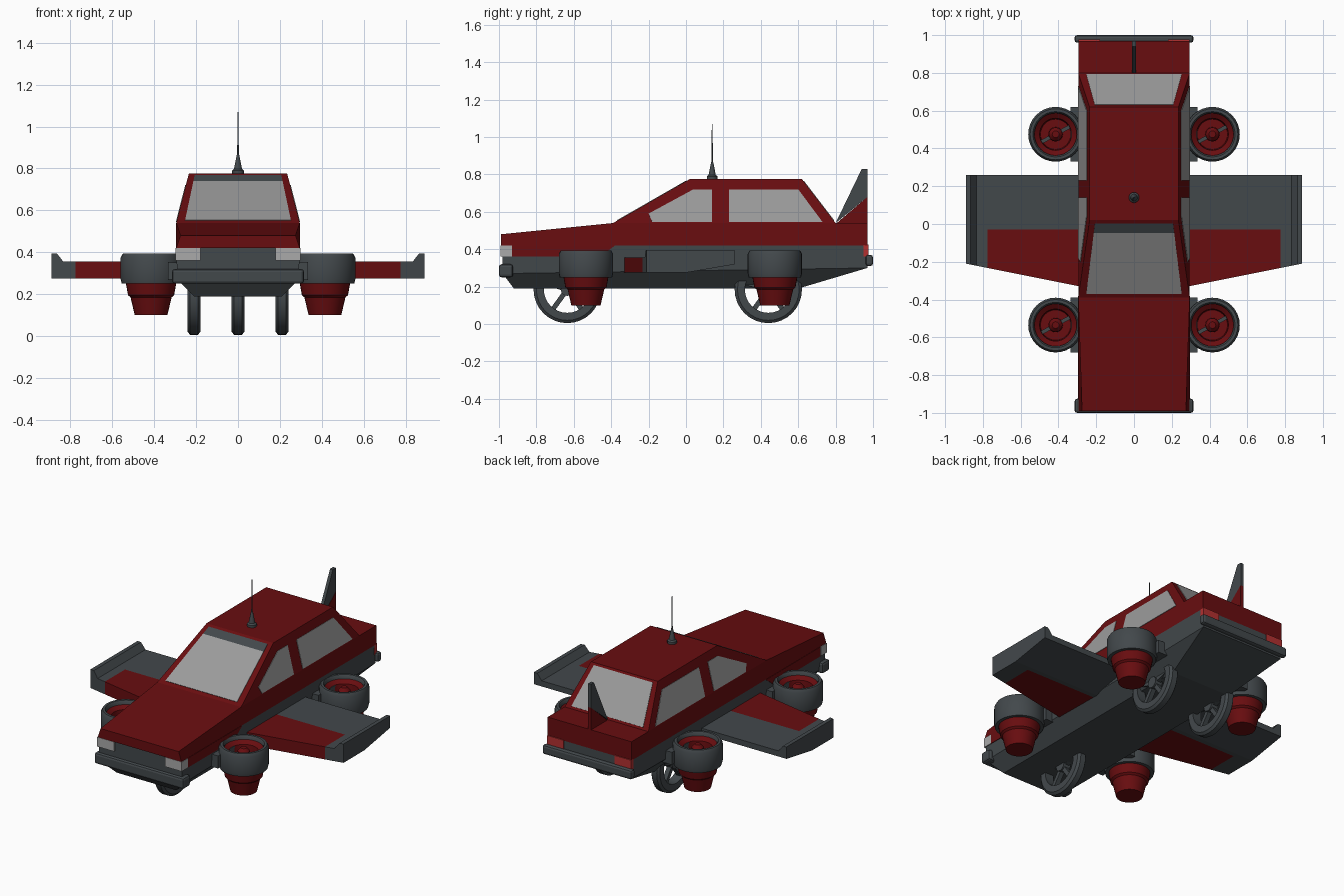
import bpy, bmesh, math
from mathutils import Vector

if "Cube" in bpy.data.objects:
    bpy.data.objects.remove(bpy.data.objects["Cube"])


def material(name, r, g, b):
    m = bpy.data.materials.new(name)
    m.use_nodes = True
    m.diffuse_color = (r, g, b, 1)
    m.node_tree.nodes["Principled BSDF"].inputs["Base Color"].default_value = (r, g, b, 1)
    return m


RED = material("dark red", 0.14, 0.004, 0.005)
GREY = material("slate grey", 0.055, 0.065, 0.071)
GLASS = material("pale glass", 0.33, 0.33, 0.33)
LAMP = material("lamp white", 0.4, 0.4, 0.4)
TAIL = material("tail red", 0.45, 0.03, 0.03)


def finish(name, bm, *mats):
    bmesh.ops.recalc_face_normals(bm, faces=bm.faces)
    me = bpy.data.meshes.new(name)
    bm.to_mesh(me)
    bm.free()
    ob = bpy.data.objects.new(name, me)
    bpy.context.collection.objects.link(ob)
    for m in mats:
        me.materials.append(m)
    return ob


def bridge(name, a, b, mat):
    """Solid between two matching outlines."""
    bm = bmesh.new()
    va, vb = [bm.verts.new(p) for p in a], [bm.verts.new(p) for p in b]
    bm.faces.new(va)
    bm.faces.new(vb)
    n = len(va)
    for i in range(n):
        j = (i + 1) % n
        bm.faces.new((va[i], va[j], vb[j], vb[i]))
    return finish(name, bm, mat)


def prism(name, pts, mat):
    """Side profile of (y, z, half width) points, symmetric about x = 0."""
    return bridge(name, [(-w, y, z) for y, z, w in pts], [(w, y, z) for y, z, w in pts], mat)


def box(name, x, y, z, mat, bevel=0):
    pts = [(x[0], y[0]), (x[1], y[0]), (x[1], y[1]), (x[0], y[1])]
    ob = bridge(name, [(*p, z[0]) for p in pts], [(*p, z[1]) for p in pts], mat)
    if bevel:
        mod = ob.modifiers.new("bevel", "BEVEL")
        mod.width, mod.segments = bevel, 2
    return ob


def plate(name, pts, mat, t=0.006):
    """Thin plate centred on a planar outline."""
    v = [Vector(p) for p in pts]
    n = (v[1] - v[0]).cross(v[2] - v[0]).normalized() * t
    return bridge(name, [p - n for p in v], [p + n * 0.5 for p in v], mat)


def lathe(name, profile, centre, mat, axis="Z", steps=32):
    """Turned solid from (radius, height) points."""
    bm = bmesh.new()
    vs = [bm.verts.new((r, 0, h)) for r, h in profile]
    es = [bm.edges.new(p) for p in zip(vs, vs[1:])]
    bmesh.ops.spin(bm, geom=vs + es, axis=(0, 0, 1), cent=(0, 0, 0),
                   angle=math.tau, steps=steps)
    bmesh.ops.remove_doubles(bm, verts=bm.verts, dist=1e-4)
    ob = finish(name, bm, mat)
    ob.location = centre
    if axis == "X":
        ob.rotation_euler.y = math.pi / 2
    bpy.ops.object.select_all(action="DESELECT")
    ob.select_set(True)
    bpy.context.view_layer.objects.active = ob
    bpy.ops.object.shade_smooth_by_angle(angle=math.radians(35))
    return ob


SIDES = (("left", 1), ("right", -1))

# Hull: belly, grey sill, red upper body and cabin
prism("belly", [(-0.92, 0.19, 0.21), (0.6, 0.19, 0.21), (0.97, 0.3, 0.29), (-0.98, 0.27, 0.29)], GREY)
prism("sill", [(-0.98, 0.27, 0.29), (0.97, 0.3, 0.29), (0.97, 0.42, 0.295), (-0.98, 0.42, 0.295)], GREY)
prism("upper_body", [(-0.99, 0.42, 0.295), (0.97, 0.42, 0.295), (0.97, 0.54, 0.295),
                     (-0.39, 0.54, 0.295), (-0.99, 0.48, 0.275)], RED)
prism("cabin", [(-0.39, 0.54, 0.295), (0.8, 0.54, 0.295), (0.62, 0.775, 0.235), (0.02, 0.775, 0.235)], RED)


# Windscreens lie on the sloped ends of the cabin
def screen(name, y0, y1, low, high, mat):
    def row(t):
        return y0 + (y1 - y0) * t, 0.54 + 0.235 * t, 0.255 - 0.05 * t
    (ya, za, wa), (yb, zb, wb) = row(low), row(high)
    pts = [(-wa, ya, za), (wa, ya, za), (wb, yb, zb), (-wb, yb, zb)]
    plate(name, pts if y0 < y1 else pts[::-1], mat)


screen("windscreen", -0.39, 0.02, 0.05, 0.84, GLASS)
screen("sun_strip", -0.39, 0.02, 0.84, 0.96, GREY)
screen("rear_window", 0.8, 0.62, 0.05, 0.95, GLASS)

front_pane = [(-0.2, 0.59), (-0.18, 0.545), (0.14, 0.545), (0.14, 0.72), (0.04, 0.72)]
rear_pane = [(0.23, 0.545), (0.73, 0.545), (0.6, 0.72), (0.23, 0.72)]

for side, s in SIDES:
    # Side glass and lamps
    for name, pane in (("front", front_pane), ("rear", rear_pane)):
        pts = [(s * (0.295 - (z - 0.54) * 0.255), y, z) for y, z in pane]
        plate(f"{side}_{name}_side_window", pts if s > 0 else pts[::-1], GLASS)
    fender = [(-0.93, 0.36), (-0.46, 0.36), (-0.38, 0.42), (-0.93, 0.42)]
    bridge(f"{side}_fender", [(s * 0.28, *p) for p in fender], [(s * 0.297, *p) for p in fender], RED)
    box(f"{side}_headlight", (s * 0.18, s * 0.298), (-0.992, -0.93), (0.36, 0.42), LAMP)
    box(f"{side}_tail_light", (s * 0.18, s * 0.295), (0.95, 0.976), (0.36, 0.425), TAIL)

    # Wing: red leading panel, grey trailing panel and upturned tip
    def lead(x):
        return -0.33 + (x - 0.29) * 0.2

    def section(x, y0, y1, top=0.355):
        def under(y):
            return 0.275 + max(0, y) * 0.17
        ys = (y0, 0, y1) if y0 < 0 < y1 else (y0, y1)
        return [(s * x, y0, top), *[(s * x, y, under(y)) for y in ys], (s * x, y1, top)]

    bridge(f"{side}_wing_front", section(0.27, lead(0.27), -0.03), section(0.775, lead(0.775), -0.03), RED)
    bridge(f"{side}_wing_rear", section(0.27, -0.03, 0.26), section(0.775, -0.03, 0.26), GREY)
    bridge(f"{side}_wing_end", section(0.775, lead(0.775), 0.26), section(0.89, lead(0.89), 0.26), GREY)
    tip = [(0.83, 0.35), (0.89, 0.35), (0.89, 0.395), (0.865, 0.395)]
    bridge(f"{side}_wing_tip", [(s * x, lead(x), z) for x, z in tip], [(s * x, 0.26, z) for x, z in tip], GREY)

    # Lift fans with brackets
    for end, y in (("front", -0.535), ("rear", 0.475)):
        c = (s * 0.415, y, 0)
        tag = f"{side}_{end}"
        lathe(tag + "_fan_duct", [(0.115, 0.25), (0.14, 0.25), (0.145, 0.27), (0.145, 0.375), (0.135, 0.393),
                                  (0.12, 0.393), (0.112, 0.38), (0.112, 0.25)], c, GREY)
        lathe(tag + "_fan_nozzle", [(0, 0.1), (0.078, 0.1), (0.098, 0.185), (0.11, 0.195), (0.12, 0.25),
                                    (0.113, 0.255), (0.113, 0.37), (0.085, 0.35), (0.08, 0.28), (0, 0.28)], c, RED)
        lathe(tag + "_fan_hub", [(0, 0.28), (0.038, 0.28), (0.036, 0.35), (0.018, 0.37), (0, 0.37)], c, RED, steps=16)
        blade = box(tag + "_fan_blade", (-0.084, 0.084), (-0.01, 0.01), (0.325, 0.335), GREY)
        blade.location = c
        blade.rotation_euler.z = 0.5
        box(tag + "_fan_bracket", (s * 0.27, s * 0.335), (y - 0.145, y + 0.145), (0.27, 0.35), GREY)

# Wrap-around bumpers
for name, y, z in (("front", (-1.0, -0.925), (0.25, 0.32)), ("rear", (0.96, 1.0), (0.31, 0.37))):
    box(name + "_bumper", (-0.315, 0.315), y, z, GREY, 0.014)

# Tail fin with red root
def fin(name, pts, w, mat):
    prism(name, [(y, z, w) for y, z in pts], mat)


fin("fin_root", [(0.8, 0.535), (0.97, 0.535), (0.97, 0.68)], 0.011, RED)
fin("fin_blade", [(0.8, 0.54), (0.97, 0.68), (0.97, 0.83), (0.94, 0.83)], 0.01, GREY)

# Aerial
lathe("aerial", [(0, 0.77), (0.028, 0.77), (0.028, 0.79), (0.019, 0.798), (0.007, 0.86),
                 (0.004, 0.87), (0.002, 1.07), (0, 1.07)], (0, 0.14, 0), GREY, steps=12)

# Three open spoked wheels
for name, x, y in (("front", 0, -0.635), ("left_rear", 0.21, 0.44), ("right_rear", -0.21, 0.44)):
    c = (x, y, 0.185)
    lathe(name + "_tyre", [(0.125, -0.03), (0.165, -0.03), (0.18, -0.018), (0.18, 0.018),
                           (0.165, 0.03), (0.125, 0.03), (0.125, -0.03)], c, GREY, "X")
    lathe(name + "_hub", [(0, -0.025), (0.035, -0.025), (0.035, 0.025), (0, 0.025)], c, GREY, "X", 12)
    for k in range(5):
        spoke = box(f"{name}_spoke_{k}", (-0.015, 0.015), (-0.013, 0.013), (0.02, 0.13), GREY)
        spoke.location = c
        spoke.rotation_euler.x = math.tau * k / 5
